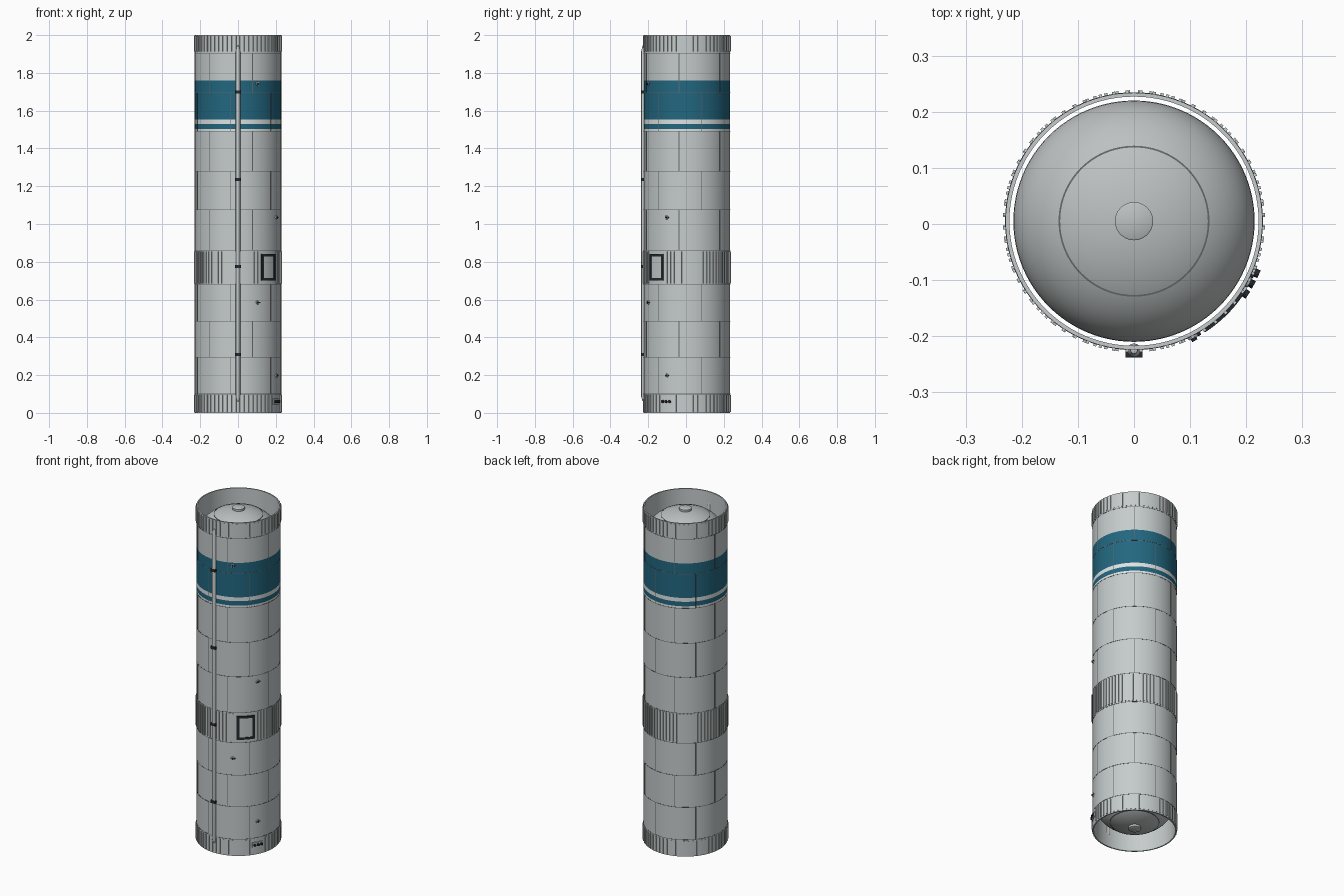
import bpy, bmesh
from math import sin, cos, pi, radians, sqrt
from mathutils import Matrix, Vector

if "Cube" in bpy.data.objects:
    bpy.data.objects.remove(bpy.data.objects["Cube"])

CY = 0.005            # axis offset, balancing the front duct
R, R_IN = 0.229, 0.222
SKIRT_LOW, SKIRT_HIGH = 0.1, 1.905


def material(name, r, g, b):
    m = bpy.data.materials.new(name)
    m.use_nodes = True
    m.diffuse_color = (r, g, b, 1)
    m.node_tree.nodes["Principled BSDF"].inputs["Base Color"].default_value = (r, g, b, 1)
    return m


GREY = material("hull grey", 0.56, 0.6, 0.6)
WHITE = material("stripe white", 0.74, 0.77, 0.77)
BLUE = material("band blue", 0.016, 0.135, 0.215)
DOME = material("dome grey", 0.5, 0.53, 0.53)
SEAM = material("seam grey", 0.13, 0.14, 0.145)
DARK = material("dark fittings", 0.018, 0.022, 0.03)


def finish(name, bm, *mats):
    bmesh.ops.recalc_face_normals(bm, faces=bm.faces)
    mesh = bpy.data.meshes.new(name)
    bm.to_mesh(mesh)
    bm.free()
    obj = bpy.data.objects.new(name, mesh)
    bpy.context.collection.objects.link(obj)
    for m in mats:
        mesh.materials.append(m)
    obj.location.y = CY
    bpy.ops.object.select_all(action='DESELECT')
    obj.select_set(True)
    bpy.context.view_layer.objects.active = obj
    bpy.ops.object.shade_smooth_by_angle(angle=radians(35))
    return obj


def lathe(bm, profile, closed=True, steps=96):
    """Spin a (radius, height) profile round the axis."""
    verts = [bm.verts.new((r, 0, z)) for r, z in profile]
    pairs = list(zip(verts, verts[1:]))
    if closed:
        pairs.append((verts[-1], verts[0]))
    edges = [bm.edges.new(p) for p in pairs]
    bmesh.ops.spin(bm, geom=verts + edges, cent=(0, 0, 0), axis=(0, 0, 1),
                   angle=2 * pi, steps=steps, use_duplicate=False)
    bmesh.ops.remove_doubles(bm, verts=bm.verts, dist=1e-5)


def ring(bm, z0, z1, r0, r1):
    lathe(bm, [(r0, z0), (r1, z0), (r1, z1), (r0, z1)])


def polar(r, a, z):
    """Point at angle a in degrees, measured from the front towards the left."""
    return Vector((r * sin(radians(a)), -r * cos(radians(a)), z))


def plate(bm, a0, a1, z0, z1, r0, r1, steps=1):
    """Curved block that follows the hull."""
    rows = []
    for i in range(steps + 1):
        a = a0 + (a1 - a0) * i / steps
        rows.append([bm.verts.new(polar(r, a, z))
                     for r, z in ((r0, z0), (r1, z0), (r1, z1), (r0, z1))])
    for p, q in zip(rows, rows[1:]):
        for k in range(4):
            bm.faces.new((p[k], p[k - 1], q[k - 1], q[k]))
    bm.faces.new(rows[0])
    bm.faces.new(reversed(rows[-1]))


def stud(bm, a, z, r, radius, tip, depth):
    """Short radial cylinder or cone."""
    out = polar(1, a, 0)
    m = Matrix.Translation(polar(r, a, z)) @ out.to_track_quat('Z', 'Y').to_matrix().to_4x4()
    bmesh.ops.create_cone(bm, cap_ends=True, segments=16, radius1=radius,
                          radius2=tip, depth=depth, matrix=m)


# Hull tube, with painted bands chosen by height
bands = [(1.49, 1.503, 1), (1.503, 1.53, 2), (1.53, 1.553, 1), (1.553, 1.76, 2)]
levels = [0, 1.49, 1.503, 1.53, 1.553, 1.76, 2]
bm = bmesh.new()
lathe(bm, [(R, z) for z in levels] + [(R_IN, 2), (R_IN, 0)])
for f in bm.faces:
    c = f.calc_center_median()
    if c.xy.length > R - 0.002:
        for z0, z1, index in bands:
            if z0 < c.z < z1:
                f.material_index = index
finish("hull", bm, GREY, WHITE, BLUE)

# Weld seams: ring joints and staggered upright joints
joints = [SKIRT_LOW, 0.295, 0.485, 0.68, 0.86, 1.075, 1.28, 1.49, 1.695, SKIRT_HIGH]
bm = bmesh.new()
for z in joints:
    ring(bm, z - 0.0015, z + 0.0015, R - 0.001, R + 0.0008)
for i, (z0, z1) in enumerate(zip(joints, joints[1:])):
    if z0 == 0.68:
        continue
    start = 19.5 if i % 2 == 0 else 49.5
    start = 49.5 if i == 0 else 19.5 if i == 1 else 49.5 if i == 2 else start
    for k in range(6):
        a = start + 60 * k
        plate(bm, a - 0.4, a + 0.4, z0, z1, R - 0.001, R + 0.0008)
finish("weld_seams", bm, SEAM)


# Stringers on the two skirts and the middle section
def stringers(name, count, z0, z1, skip=None):
    bm = bmesh.new()
    for k in range(count):
        a = 360 * (k + 0.5) / count
        if skip and skip[0] < a < skip[1]:
            continue
        plate(bm, a - 0.7, a + 0.7, z0, z1, R - 0.001, R + 0.0045)
    finish(name, bm, GREY)


stringers("lower_skirt_stringers", 60, 0.006, 0.094, (54, 70))
stringers("middle_stringers", 72, 0.686, 0.855, (31, 59))
stringers("upper_skirt_stringers", 60, 1.912, 1.994)

# Tank domes at both ends, each with a ring weld and a centre cap
A, H = 0.215, 0.15


def dome(name, base, s):
    def height(r):
        return base + s * H * sqrt(max(0, 1 - (r / A) ** 2))
    bm = bmesh.new()
    n = 16
    lathe(bm, [(A * cos(pi / 2 * i / n), base + s * H * sin(pi / 2 * i / n))
               for i in range(n)] + [(0, base + s * H), (0, base)])
    finish(name, bm, DOME)
    bm = bmesh.new()
    z = height(0.133)
    lathe(bm, [(0.1315, z - s * 0.003), (0.1345, z - s * 0.003),
               (0.1345, z + s * 0.001), (0.1315, z + s * 0.0015)])
    finish(name + "_weld", bm, SEAM)
    bm = bmesh.new()
    lathe(bm, [(0, base + s * (H - 0.01)), (0.034, base + s * (H - 0.01)),
               (0.034, base + s * (H + 0.01)), (0.031, base + s * (H + 0.012)),
               (0, base + s * (H + 0.012))], steps=48)
    finish(name + "_cap", bm, DOME)


dome("upper_dome", 1.83, 1)
dome("lower_dome", 0.17, -1)

# Cable duct up the front, with tapered ends
bm = bmesh.new()
lathe(bm, [(0, 0.06), (0.006, 0.063), (0.012, 0.085), (0.012, 1.915),
           (0.006, 1.943), (0, 1.946)], closed=False, steps=20)
bmesh.ops.translate(bm, verts=bm.verts, vec=(0, -R - 0.001, 0))
finish("cable_duct", bm, GREY)

# Clamps holding the duct
bm = bmesh.new()
for z in (0.31, 0.775, 1.235, 1.7):
    m = Matrix.Translation((0, -R - 0.005, z)) @ Matrix.Diagonal((0.03, 0.018, 0.016, 1))
    bmesh.ops.create_cube(bm, size=1, matrix=m)
finish("duct_clamps", bm, DARK)

# Access hatch: dark frame round a light door
bm = bmesh.new()
plate(bm, 34, 56, 0.71, 0.83, R - 0.001, R + 0.003, 8)
finish("hatch_door", bm, GREY)
bm = bmesh.new()
for a0, a1, z0, z1 in ((32.5, 57.5, 0.7, 0.713), (32.5, 57.5, 0.827, 0.84),
                       (32.5, 36, 0.713, 0.827), (54, 57.5, 0.713, 0.827)):
    plate(bm, a0, a1, z0, z1, R - 0.001, R + 0.006, 8)
finish("hatch_frame", bm, DARK)

# Small vents: light collar, dark nozzle and a side pin
collars, nozzles = bmesh.new(), bmesh.new()
for a, z in ((27, 0.585), (27, 1.742), (62, 0.197), (62, 1.035)):
    stud(collars, a, z, R + 0.002, 0.011, 0.009, 0.006)
    stud(nozzles, a, z, R + 0.006, 0.006, 0.005, 0.008)
    stud(nozzles, a + 3, z, R + 0.003, 0.003, 0.003, 0.006)
finish("vent_collars", collars, GREY)
finish("vent_nozzles", nozzles, DARK)

# Service panel near the base with three sockets
bm = bmesh.new()
plate(bm, 54, 70, 0.045, 0.075, R - 0.001, R + 0.005, 6)
finish("service_panel", bm, GREY)
bm = bmesh.new()
for a in (57, 62, 67):
    stud(bm, a, 0.06, R + 0.008, 0.0075, 0.0075, 0.01)
finish("service_sockets", bm, DARK)
